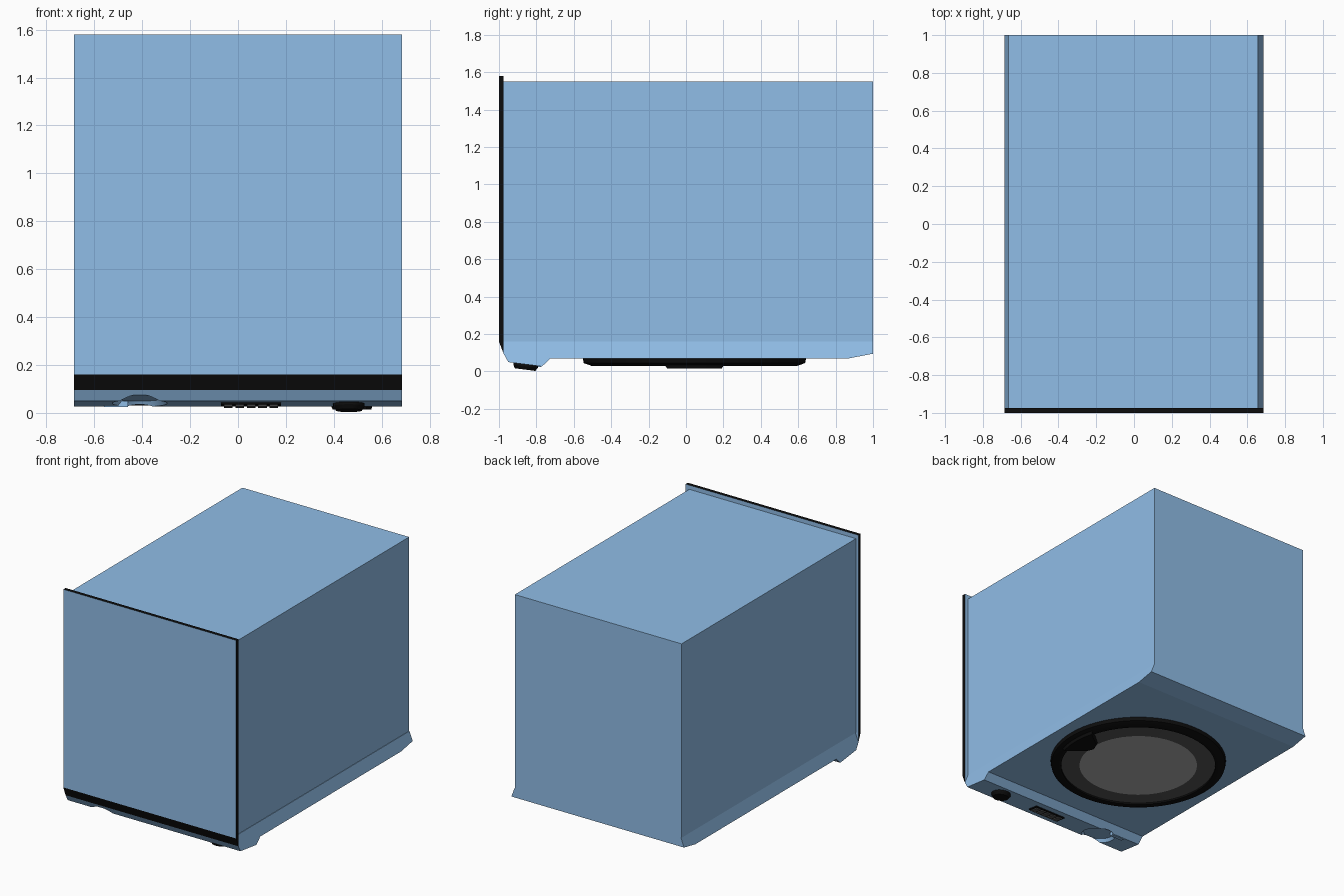
import bpy, bmesh, math
from mathutils import Vector

if "Cube" in bpy.data.objects:
    bpy.data.objects.remove(bpy.data.objects["Cube"])


def material(name, r, g, b):
    m = bpy.data.materials.new(name)
    m.diffuse_color = (r, g, b, 1)
    m.use_nodes = True
    m.node_tree.nodes["Principled BSDF"].inputs["Base Color"].default_value = m.diffuse_color
    return m


BLUE = material("blue", 0.28, 0.51, 0.80)
BLACK = material("black", 0.004, 0.004, 0.004)
DARK = material("dark_grey", 0.09, 0.09, 0.09)
GREY = material("grey", 0.42, 0.42, 0.42)


def finish(name, bm, *mats):
    bmesh.ops.recalc_face_normals(bm, faces=bm.faces)
    me = bpy.data.meshes.new(name)
    bm.to_mesh(me)
    bm.free()
    ob = bpy.data.objects.new(name, me)
    bpy.context.collection.objects.link(ob)
    for m in mats:
        me.materials.append(m)
    return ob


def box(name, lo, hi, mat):
    bm = bmesh.new()
    bmesh.ops.create_cube(bm, size=1)
    for v in bm.verts:
        v.co = [(a + b) / 2 + c * (b - a) for a, b, c in zip(lo, hi, v.co)]
    return finish(name, bm, mat)


def side_profile(pts, half):
    """Extrude a (y, z) outline across the width."""
    bm = bmesh.new()
    f = bm.faces.new([bm.verts.new((-half, y, z)) for y, z in pts])
    ext = bmesh.ops.extrude_face_region(bm, geom=[f])["geom"]
    bmesh.ops.translate(bm, vec=(2 * half, 0, 0),
                        verts=[g for g in ext if isinstance(g, bmesh.types.BMVert)])
    return bm


def lathe(name, profile, centre, mat, n=64, tilt=0):
    """Revolve an (r, z) profile about z."""
    bm = bmesh.new()
    vs = [bm.verts.new((r, 0, z)) for r, z in profile]
    es = [bm.edges.new(p) for p in zip(vs, vs[1:])]
    bmesh.ops.spin(bm, geom=vs + es, axis=(0, 0, 1), cent=(0, 0, 0),
                   steps=n, angle=2 * math.pi)
    bmesh.ops.remove_doubles(bm, verts=bm.verts, dist=1e-4)
    ob = finish(name, bm, mat)
    ob.location = centre
    ob.rotation_euler.x = tilt
    bpy.context.view_layer.objects.active = ob
    ob.select_set(True)
    bpy.ops.object.shade_smooth_by_angle(angle=math.radians(30))
    ob.select_set(False)
    return ob


# Main cabinet
box("cabinet_body", (-0.665, -0.975, 0.16), (0.657, 1.0, 1.55), BLUE)

# Front panel: coloured faces, black rim and black slanted bottom edge
bm = side_profile([(-1, 1.58), (-1, 0.16), (-0.975, 0.095), (-0.975, 1.58)], 0.685)
bm.normal_update()
for f in bm.faces:
    ys = [abs(v.co.y + 1) < 1e-4 for v in f.verts]
    back = all(abs(v.co.y + 0.975) < 1e-4 for v in f.verts)
    f.material_index = 0 if all(ys) or back else 1
finish("front_panel", bm, BLUE, BLACK)

# Base tray with control lip, flaring out from the cabinet
bm = side_profile([(-0.975, 0.16), (-0.975, 0.095), (-0.95, 0.05), (-0.77, 0.027),
                   (-0.725, 0.07), (0.87, 0.07), (1, 0.095), (1, 0.16)], 0.685)
for v in bm.verts:
    if v.co.z > 0.15:
        v.co.x = math.copysign(0.66, v.co.x)
base = finish("base_tray", bm, BLUE)

# Finger dish cut into the lip
TILT = math.atan2(-0.023, 0.18)
cutter = lathe("dish_cutter", [(0, 0.02), (0.10, 0.02), (0.14, -0.04), (0, -0.04)],
               (-0.41, -0.87, 0.042), BLUE, 48, TILT)
cutter.hide_render = True
cutter.hide_set(True)
cut = base.modifiers.new("dish", "BOOLEAN")
cut.object = cutter
cut.solver = "EXACT"
bpy.context.view_layer.objects.active = base
bpy.ops.object.modifier_apply(modifier="dish")
bpy.data.objects.remove(cutter)

# Small latch beside the dish
box("latch", (-0.56, -0.80, 0.024), (-0.46, -0.775, 0.05), BLUE)

# Button strip
strip = box("button_strip", (-0.125, -0.04, -0.005), (0.125, 0.04, 0.005), BLACK)
strip.location, strip.rotation_euler.x = (0.055, -0.86, 0.036), TILT
for i in range(5):
    x = -0.095 + i * 0.0475
    b = box("button", (x - 0.018, -0.03, -0.012), (x + 0.018, 0.03, 0), DARK)
    b.location, b.rotation_euler.x = strip.location, TILT

# Control knob
lathe("control_knob", [(0, 0.02), (0.066, 0.02), (0.066, 0), (0.055, -0.018), (0, -0.018)],
      (0.463, -0.858, 0.028), BLACK, 24, TILT)

# Round bottom unit: black rim, dark ring, grey centre disc
C = (0, 0.045, 0)
lathe("rim", [(0.597, 0.072), (0.592, 0.045), (0.55, 0.03), (0.525, 0.03), (0.525, 0.045)], C, BLACK)
lathe("inner_ring", [(0.526, 0.042), (0.40, 0.034)], C, DARK)
lathe("centre_disc", [(0.40, 0.034), (0, 0.034)], C, GREY)

# Curved finger grip on the rim
bm = bmesh.new()
N, A = 10, 0.29
ring = [(0.565 * math.cos(t), 0.565 * math.sin(t))
        for t in (-A + 2 * A * i / N for i in range(N + 1))]
inner = [(0.41, 0.06), (0.385, 0), (0.41, -0.06)]
f = bm.faces.new([bm.verts.new((x, y + 0.045, 0.04)) for x, y in ring + inner])
ext = bmesh.ops.extrude_face_region(bm, geom=[f])["geom"]
mid = Vector((0.48, 0.045, 0.015))
for v in ext:
    if isinstance(v, bmesh.types.BMVert):
        v.co = mid + (v.co - mid) * 0.9
        v.co.z = 0.015
finish("finger_grip", bm, BLACK)
